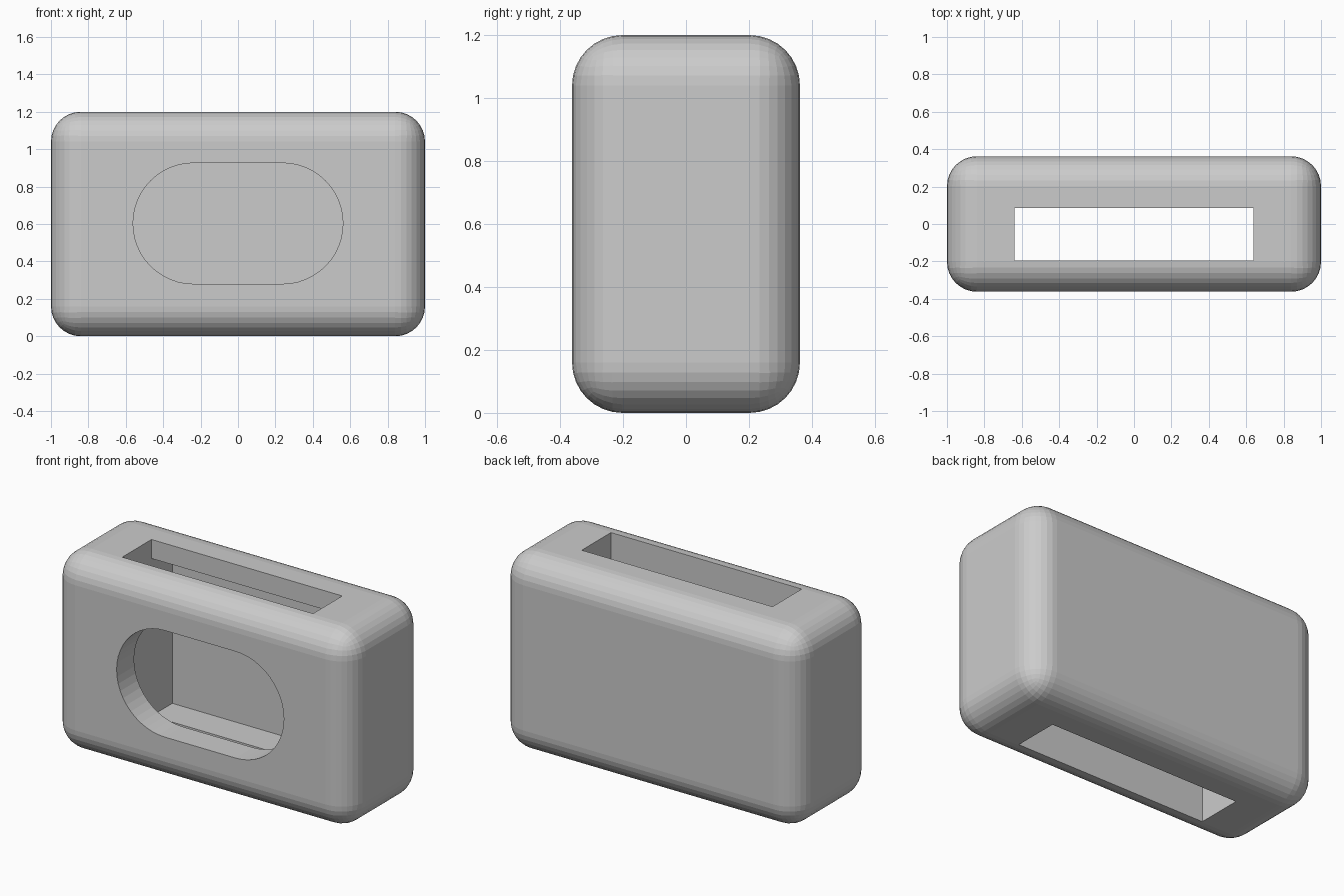
import bpy, bmesh
from math import sin, cos, pi
from mathutils import Vector

if "Cube" in bpy.data.objects:
    bpy.data.objects.remove(bpy.data.objects["Cube"])


def prism(name, profile, direction):
    """Extrude a closed 3D outline along a direction."""
    bm = bmesh.new()
    face = bm.faces.new([bm.verts.new(p) for p in profile])
    ext = bmesh.ops.extrude_face_region(bm, geom=[face])
    moved = [g for g in ext["geom"] if isinstance(g, bmesh.types.BMVert)]
    bmesh.ops.translate(bm, verts=moved, vec=Vector(direction))
    bmesh.ops.recalc_face_normals(bm, faces=bm.faces)
    mesh = bpy.data.meshes.new(name)
    bm.to_mesh(mesh)
    bm.free()
    ob = bpy.data.objects.new(name, mesh)
    bpy.context.collection.objects.link(ob)
    return ob


# Rounded outer block
body = prism("housing", [(-1, -.362, 0), (1, -.362, 0), (1, .362, 0), (-1, .362, 0)], (0, 0, 1.2))
bevel = body.modifiers.new("rounding", 'BEVEL')
bevel.width = .16
bevel.segments = 8
bevel.limit_method = 'NONE'

# Inner chamber with narrower slots through top and bottom
section = [(-.195, -.1), (.085, -.1), (.085, .13), (.285, .13),
           (.285, 1.085), (.085, 1.085), (.085, 1.3), (-.195, 1.3)]
chamber = prism("chamber_cutter", [(-.64, y, z) for y, z in section], (1.28, 0, 0))

# Oblong front window
r, n = .323, 24
window_outline = []
for side in (1, -1):
    for i in range(n + 1):
        a = -pi / 2 + pi * i / n
        window_outline.append((side * (.238 + r * cos(a)), -.5, .603 + side * r * sin(a)))
window = prism("window_cutter", window_outline, (0, .4, 0))

# Cut the openings, apply, then drop the cutters
for cutter in (chamber, window):
    cutter.hide_render = True
    mod = body.modifiers.new(cutter.name, 'BOOLEAN')
    mod.operation = 'DIFFERENCE'
    mod.solver = 'EXACT'
    mod.object = cutter
bpy.context.view_layer.objects.active = body
body.select_set(True)
for mod in list(body.modifiers):
    bpy.ops.object.modifier_apply(modifier=mod.name)
for cutter in (chamber, window):
    bpy.data.objects.remove(cutter)
